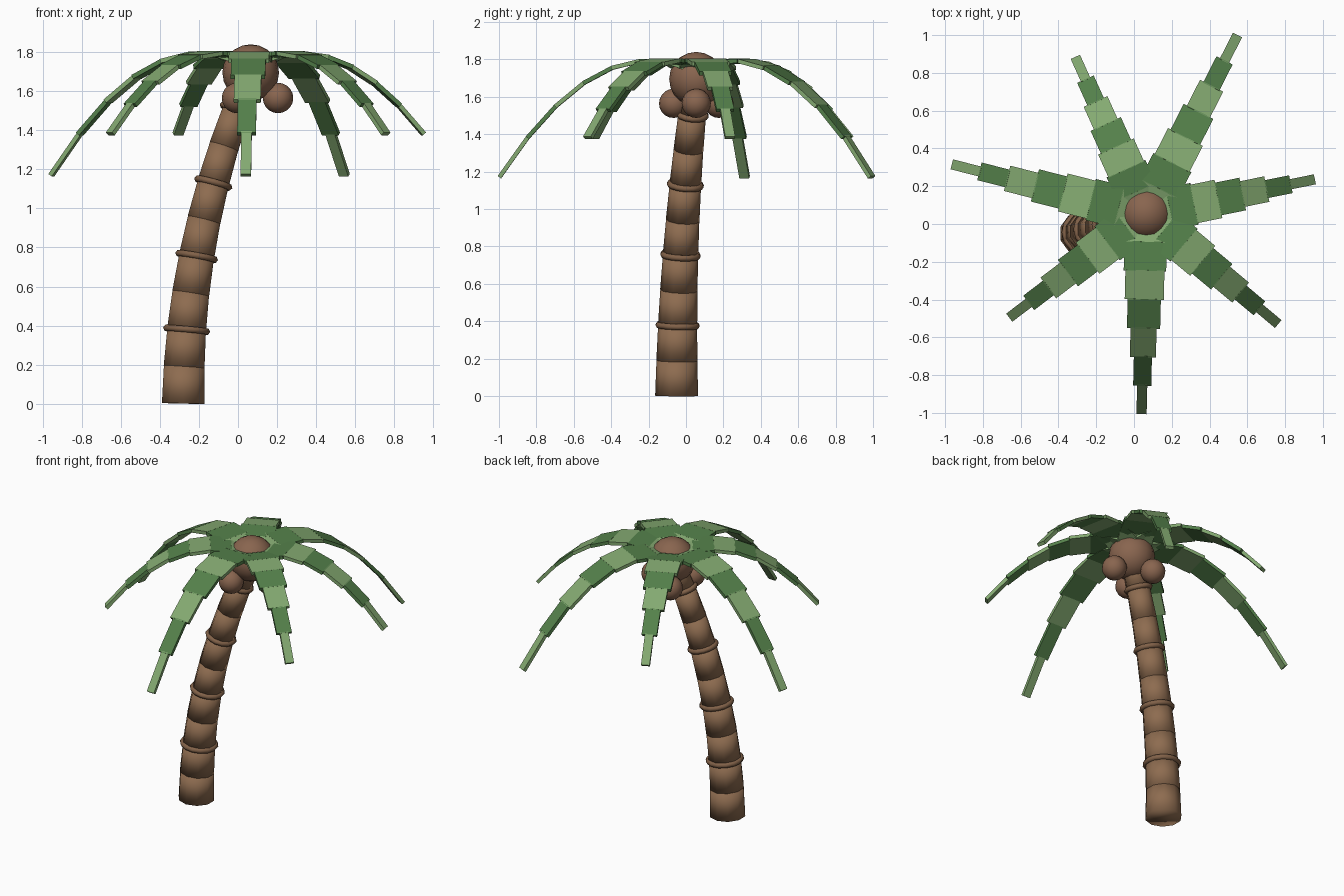
import bpy
from math import cos, sin, radians
from mathutils import Vector, Matrix

cube = bpy.data.objects.get("Cube")
if cube:
    bpy.data.objects.remove(cube)


def material(name, rgb):
    m = bpy.data.materials.new(name)
    m.use_nodes = True
    m.diffuse_color = (*rgb, 1)
    m.node_tree.nodes["Principled BSDF"].inputs["Base Color"].default_value = (*rgb, 1)
    return m


BARK = material("bark brown", (0.27, 0.15, 0.08))
RING = material("ring brown", (0.22, 0.12, 0.065))
NUT = material("coconut brown", (0.25, 0.13, 0.078))
LIGHT = material("light leaf green", (0.23, 0.40, 0.165))
DARK = material("dark leaf green", (0.09, 0.22, 0.07))


def finish(name, mat, smooth=True):
    ob = bpy.context.object
    ob.name = name
    ob.data.materials.append(mat)
    if smooth:
        bpy.ops.object.shade_smooth()
    return ob


def tilt(direction):
    return Vector((0, 0, 1)).rotation_difference(direction).to_euler()


# Trunk: bending stack of tapered segments with a ring on every second joint
STEPS = 9


def trunk_point(k):
    t = k / STEPS
    return Vector((-0.28 + 0.345 * t * t, -0.05 + 0.105 * t * t, 0.003 + 1.69 * t))


def trunk_radius(k):
    return 0.115 - 0.005 * k


for k in range(STEPS):
    a, b = trunk_point(k), trunk_point(k + 1)
    bpy.ops.mesh.primitive_cone_add(
        vertices=10, radius1=trunk_radius(k), radius2=trunk_radius(k + 1) - 0.001,
        depth=(b - a).length * 1.02, location=(a + b) / 2, rotation=tilt(b - a))
    finish(f"trunk_segment_{k + 1}", BARK)

for k in range(2, STEPS, 2):
    bpy.ops.mesh.primitive_torus_add(
        major_segments=14, minor_segments=6, major_radius=trunk_radius(k) - 0.002,
        minor_radius=0.018, location=trunk_point(k),
        rotation=tilt(trunk_point(k + 1) - trunk_point(k - 1)))
    finish(f"trunk_ring_{k // 2}", RING)

# Crown and three coconuts beneath it
CENTRE = Vector((0.065, 0.055, 0))


def ball(name, location, radius):
    bpy.ops.mesh.primitive_uv_sphere_add(
        segments=16, ring_count=10, radius=radius, location=location)
    finish(name, NUT)


ball("crown", CENTRE + Vector((0, 0, 1.695)), 0.145)
for i in range(3):
    a = radians(120 * i)
    ball(f"coconut_{i + 1}", CENTRE + Vector((0.14 * cos(a), 0.14 * sin(a), 1.565)), 0.078)

# Fronds: arching chains of flat boxes, narrowing to the tip
WIDTHS = (0.22, 0.225, 0.207, 0.176, 0.138, 0.096, 0.054)


def frond(index, angle, length):
    out = Vector((cos(angle), sin(angle), 0))
    side = Vector((-sin(angle), cos(angle), 0))

    def point(k):
        s = length * k / len(WIDTHS)
        return CENTRE + out * s + Vector((0, 0, 1.735 + 0.478 * s - 0.964 * s * s))

    for k, width in enumerate(WIDTHS):
        a, b = point(k), point(k + 1)
        along = (b - a).normalized()
        axes = Matrix((along, side, along.cross(side))).transposed()
        bpy.ops.mesh.primitive_cube_add(size=1, location=(a + b) / 2, rotation=axes.to_euler())
        ob = finish(f"frond_{index + 1}_leaf_{k + 1}", DARK if k % 2 else LIGHT, False)
        ob.scale = ((b - a).length * 1.04, width, 0.022)


for i in range(7):
    frond(i, radians(11.5 + i * 360 / 7), 1.05 if i % 2 else 0.9)
